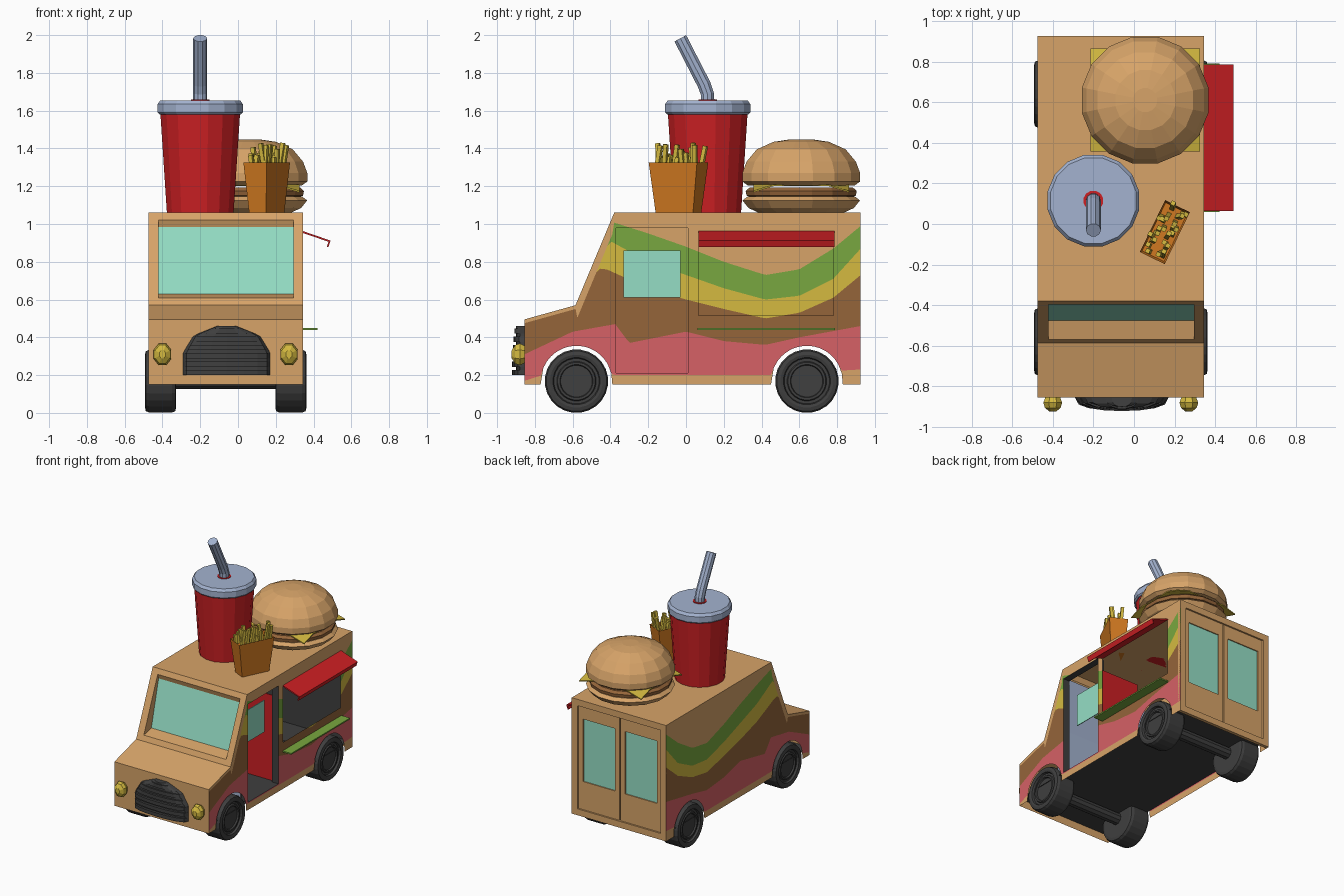
import bpy, bmesh, math, random
from mathutils import Matrix, Vector

if "Cube" in bpy.data.objects:
    bpy.data.objects.remove(bpy.data.objects["Cube"])

random.seed(4)
COL = {"tan": (.68, .37, .14), "red": (.61, .014, .017), "glass": (.30, .73, .56),
       "blue_grey": (.37, .45, .63), "brown": (.30, .13, .042), "pink": (.67, .12, .133),
       "green": (.19, .39, .05), "yellow": (.66, .49, .051), "orange": (.63, .19, .015),
       "dark": (.05, .05, .05)}
NAMES = list(COL)
MAT = []
for n, c in COL.items():
    m = bpy.data.materials.new(n)
    m.diffuse_color = (*c, 1)
    m.use_nodes = True
    m.node_tree.nodes["Principled BSDF"].inputs["Base Color"].default_value = m.diffuse_color
    MAT.append(m)


def mesh(name, verts, faces, mat, fix=False):
    """mat is one colour name or one name per face"""
    me = bpy.data.meshes.new(name)
    me.from_pydata([tuple(v) for v in verts], [], faces)
    per = [mat] * len(faces) if isinstance(mat, str) else mat
    used = sorted(set(per))
    for u in used:
        me.materials.append(MAT[NAMES.index(u)])
    for p, u in zip(me.polygons, per):
        p.material_index = used.index(u)
    bm = bmesh.new()
    bm.from_mesh(me)
    bmesh.ops.remove_doubles(bm, verts=bm.verts, dist=1e-5)
    if fix:
        bmesh.ops.recalc_face_normals(bm, faces=bm.faces)
    bm.to_mesh(me)
    bm.free()
    ob = bpy.data.objects.new(name, me)
    bpy.context.collection.objects.link(ob)
    return ob


def quads(name, qs, mat):
    mesh(name, [v for q in qs for v in q], [tuple(range(4 * i, 4 * i + 4)) for i in range(len(qs))], mat)


BOXF = [(0, 1, 3, 2), (4, 6, 7, 5), (0, 4, 5, 1), (2, 3, 7, 6), (0, 2, 6, 4), (1, 5, 7, 3)]


def boxes(name, mat, bounds, mtx=None):
    vs, fs = [], []
    for i, (x0, x1, y0, y1, z0, z1) in enumerate(bounds):
        vs += [Vector((x, y, z)) for x in (x0, x1) for y in (y0, y1) for z in (z0, z1)]
        fs += [tuple(8 * i + k for k in f) for f in BOXF]
    mesh(name, [mtx @ v for v in vs] if mtx else vs, fs, mat, True)


def lathe(name, prof, n, mat, mtx):
    """prof: (radius, height) pairs, spun about local z and capped"""
    vs = [mtx @ Vector((r * math.cos(2 * math.pi * (k + .5) / n), r * math.sin(2 * math.pi * (k + .5) / n), h))
          for r, h in prof for k in range(n)]
    fs = [(i * n + k, i * n + (k + 1) % n, (i + 1) * n + (k + 1) % n, (i + 1) * n + k)
          for i in range(len(prof) - 1) for k in range(n)]
    fs += [tuple(range(n))[::-1], tuple(range((len(prof) - 1) * n, len(prof) * n))]
    return mesh(name, vs, fs, mat, True)


def interp(tab, y):
    for (a, p), (b, q) in zip(tab, tab[1:]):
        if y <= b:
            return p + (q - p) * (y - a) / (b - a)
    return tab[-1][1]


T = Matrix.Translation
XL, XR, CX = -.475, .345, -.065
YF, YB = -.855, .925
TOP = [(YF, .495), (-.585, .57), (-.38, 1.06), (YB, 1.06)]
ARCH = (-.58, .64)

# --- striped side walls, built as columns cut by wavy stripe lines
PINK0 = [(YF, .17), (-.6, .25), (-.37, .2), (.42, .2), (YB, .23)]
PINK1 = [(YF, .31), (-.6, .43), (-.375, .47), (-.3, .37), (0, .43), (.2, .38), (.42, .36), (.6, .4), (YB, .46)]
YEL0 = [(YF, .8), (-.42, .76), (-.2, .66), (0, .6), (.2, .55), (.42, .5), (.6, .53), (.78, .61), (YB, .73)]
YEL1 = [(YF, .98), (-.42, .92), (-.2, .80), (0, .73), (.2, .66), (.42, .6), (.6, .62), (.78, .71), (YB, .87)]
GRN1 = [(YF, 1.1), (-.42, 1.02), (-.2, .95), (0, .88), (.2, .80), (.42, .73), (.6, .76), (.78, .87), (YB, .99)]
STRIPES = ["tan", "pink", "brown", "yellow", "green", "tan"]
HOLES = [(-.37, .01, .21, .98), (.065, .78, .515, .95)]  # side door, serving window


def low(y):
    return max([.15] + [.165 + math.sqrt(.19 ** 2 - (y - c) ** 2) for c in ARCH if abs(y - c) < .1895])


def levels(y):
    lo, hi = low(y), interp(TOP, y)
    edge = hi - (.09 if -.585 < y < -.38 else .02)
    return [lo] + [min(max(interp(t, y), lo), edge) for t in (PINK0, PINK1, YEL0, YEL1, GRN1)] + [hi]


ys = {round(YF + .02 * i, 4) for i in range(90)} | {-.585, -.38, YB}
ys |= {c + s for c in ARCH for s in (-.19, .19)} | {h[k] for h in HOLES for k in (0, 1)}
ys = sorted(ys)
for name, x, holes in (("right_wall", XR, HOLES), ("left_wall", XL, [])):
    qs, ms = [], []
    for a, b in zip(ys, ys[1:]):
        if b - a < 1e-4:
            continue
        spans = [(0, 2)]
        for h in holes:
            if h[0] < (a + b) / 2 < h[1]:
                spans = [(0, h[2]), (h[3], 2)]
        la, lb = levels(a), levels(b)
        for k, col in enumerate(STRIPES):
            for s0, s1 in spans:
                cl = lambda z: min(max(z, s0), s1)
                p, q, r, t = cl(la[k]), cl(lb[k]), cl(lb[k + 1]), cl(la[k + 1])
                if r - q < 1e-4 and t - p < 1e-4:
                    continue
                f = [(x, a, p), (x, b, q), (x, b, r), (x, a, t)]
                if r - q < 1e-4:
                    f[2] = f[1]
                if t - p < 1e-4:
                    f[3] = f[0]
                qs.append(f if x > 0 else f[::-1])
                ms.append(col)
    vs, fs = [], []
    for f in qs:
        u = [v for i, v in enumerate(f) if v != f[i - 1]]
        fs.append(tuple(range(len(vs), len(vs) + len(u))))
        vs += u
    mesh(name, vs, fs, ms)

# --- front, hood, roof, windshield frame with recessed glass
sl = lambda x, t: (x, -.585 + .205 * t, .57 + .49 * t)
wl, wr, t0, t1 = -.42, .295, .08, .92
a, b, c, d = sl(wl, t0), sl(wr, t0), sl(wr, t1), sl(wl, t1)
ga, gb, gc, gd = (wl, -.475, .63), (wr, -.475, .63), (wr, -.385, .985), (wl, -.385, .985)
strip = lambda p, q: [(XL, *p), (XR, *p), (XR, *q), (XL, *q)]
quads("body_shell", [
    strip((YF, .15), (YF, .495)), strip((YF, .495), (-.585, .57)), strip((-.38, 1.06), (YB, 1.06)),
    [sl(XL, 0), sl(XR, 0), sl(XR, t0), sl(XL, t0)], [sl(XL, t1), sl(XR, t1), sl(XR, 1), sl(XL, 1)],
    [sl(XL, t0), a, d, sl(XL, t1)], [b, sl(XR, t0), sl(XR, t1), c],
    [a, b, gb, ga], [b, c, gc, gb], [c, d, gd, gc], [d, a, ga, gd]], "tan")
quads("windshield", [[ga, gb, gc, gd]], "glass")
quads("floor", [[(XL, YF, .21), (XL, YB - .02, .21), (XR, YB - .02, .21), (XR, YF, .21)]], "dark")


# --- back doors
def ring(x0, x1, z0, z1, w, y0, y1):
    return [(x0, x0 + w, y0, y1, z0, z1), (x1 - w, x1, y0, y1, z0, z1),
            (x0 + w, x1 - w, y0, y1, z0, z0 + w), (x0 + w, x1 - w, y0, y1, z1 - w, z1)]


boxes("back_frame", "tan", ring(XL, XR, .15, 1.06, .05, .9, YB))
for nm, x0, x1 in (("left", -.425, -.07), ("right", -.06, .295)):
    boxes("back_door_" + nm, "tan", ring(x0, x1, .2, 1.01, .04, .9, .912) + [(x0 + .04, x1 - .04, .9, .912, .24, .42)]
          + [(x0 + .04, x1 - .04, .9, .912, .91, .97)])
    boxes("back_window_" + nm, "glass", [(x0 + .04, x1 - .04, .898, .904, .42, .91)])
boxes("back_lining", "dark", [(XL + .01, XR - .01, .89, .897, .21, 1.05)])

# --- side door opening, interior pieces
boxes("door_jambs", "dark", [(.29, .344, -.376, -.37, .21, .98), (.29, .344, .01, .016, .21, .98),
                             (.29, .344, -.37, .01, .98, .986)])
boxes("door_glass", "glass", [(.247, .253, -.33, -.03, .61, .86)])
boxes("red_partition", "red", [(.0, .34, .03, .036, .21, .88)])
quads("dashboard_lining", [[(XR - .01, -.45, .62), (XL + .01, -.45, .62), (XL + .01, -.37, .99), (XR - .01, -.37, .99)],
                           [(XR - .01, -.45, .21), (XL + .01, -.45, .21), (XL + .01, -.45, .62), (XR - .01, -.45, .62)]],
      "blue_grey")

# --- awning and serving shelf
prof = [(.345, .962), (.49, .912), (.478, .877), (.47, .88), (.479, .906), (.345, .952)]
vs = [(x, y, z) for y in (.065, .785) for x, z in prof]
mesh("awning", vs, [tuple(range(6)), tuple(range(6, 12))] + [(i, (i + 1) % 6, (i + 1) % 6 + 6, i + 6) for i in range(6)],
     "red", True)
boxes("serving_shelf", "green", [(.345, .42, .06, .79, .44, .45)])

# --- wheels and axles
SPIN = Matrix.Rotation(math.pi / 2, 4, 'Y')
WHEEL = [(.14, -.0825), (.16, -.078), (.168, -.06), (.168, .06), (.16, .078), (.14, .0825), (.125, .078),
         (.12, .062), (.105, .062), (.1, .072), (.088, .072), (.084, .06)]
for nm, y in (("front", ARCH[0]), ("rear", ARCH[1])):
    lathe(nm + "_axle", [(.045, -.3), (.045, .3)], 10, "dark", T((CX, y, .17)) @ SPIN)
    for side, s in (("left", -1), ("right", 1)):
        lathe(f"{nm}_{side}_wheel", [(r, s * h) for r, h in WHEEL], 24, "dark",
              T((CX + s * .345, y, .168)) @ SPIN)

# --- grille of curved slats, and headlights
SHAPE = [(.2, .23), (.32, .23), (.41, .175), (.46, .05)]


def slat(name, z0, z1, depth):
    pts = []
    for z in (z0, z1):
        w = interp(SHAPE, z)
        pts += [(CX + .005 + w * math.cos(t * math.pi / 8), YF - depth * math.sin(t * math.pi / 8) ** .7, z)
                for t in range(9)]
    mesh(name, pts, [tuple(range(9)), tuple(range(9, 18))] +
         [(i, (i + 1) % 9, (i + 1) % 9 + 9, i + 9) for i in range(9)], "dark", True)


for i in range(6):
    z = .2 + i * .044
    slat(f"grille_slat_{i}", z, z + .028, .066 - .004 * max(0, i - 2))
    slat(f"grille_gap_{i}", z + .028, min(z + .044, .46), .045)
for nm, x in (("left", -.4), ("right", .27)):
    lathe("headlight_" + nm, [(.04, 0), (.05, .025), (.042, .05), (.018, .068)], 8, "yellow",
          T((x, YF, .31)) @ Matrix.Rotation(math.pi / 2, 4, 'X') @ Matrix.Diagonal((1, 1.25, 1, 1)))

# --- drink cup with lid and bent straw
CUP = T((-.2, .115, 0))
lathe("cup", [(.18, 1.06), (.215, 1.585)], 16, "red", CUP)
lathe("cup_lid", [(.22, 1.58), (.23, 1.59), (.23, 1.635), (.215, 1.655)], 16, "blue_grey", CUP)
lathe("straw_hole", [(.05, 1.655), (.05, 1.659)], 12, "red", CUP)
path = [(.115, 1.65, 0), (.113, 1.69, .1), (.095, 1.74, .38), (-.03, 1.983, .49)]
n = 10
vs = [(-.2 + .037 * math.cos(k * math.tau / n), y + .037 * math.sin(k * math.tau / n) * math.cos(t),
       z + .037 * math.sin(k * math.tau / n) * math.sin(t)) for y, z, t in path for k in range(n)]
mesh("straw", vs, [(i * n + k, i * n + (k + 1) % n, (i + 1) * n + (k + 1) % n, (i + 1) * n + k)
                   for i in range(3) for k in range(n)] + [tuple(range(n)), tuple(range(3 * n, 4 * n))],
     "blue_grey", True)

# --- burger
BUR = T((.055, .61, 0))
lathe("bun_bottom", [(.23, 1.06), (.285, 1.085), (.317, 1.125), (.29, 1.145)], 16, "tan", BUR)
lathe("patty", [(.26, 1.14), (.295, 1.15), (.3, 1.175), (.28, 1.192)], 16, "brown", BUR)
lathe("bun_top", [(.29, 1.205), (.318, 1.225), (.318, 1.27), (.295, 1.33), (.24, 1.395), (.15, 1.435), (.06, 1.448)],
      16, "tan", BUR)
g = [-.27, -.15, .15, .27]
vs = [(.055 + x, .61 + y * .94, 1.202 - (.035 if abs(x) + abs(y) > .5 else 0) + dz)
      for dz in (0, .008) for y in g for x in g]
fs = [(o + j * 4 + i, o + j * 4 + i + 1, o + j * 4 + i + 5, o + j * 4 + i + 4)
      for o in (0, 16) for j in range(3) for i in range(3)]
rim = [0, 1, 2, 3, 7, 11, 15, 14, 13, 12, 8, 4]
fs += [(p, q, q + 16, p + 16) for p, q in zip(rim, rim[1:] + rim[:1])]
mesh("cheese", vs, fs, "yellow", True)

# --- box of fries
FR = T((.152, -.04, 0)) @ Matrix.Rotation(math.radians(64), 4, 'Z')
vs = [FR @ Vector((sx * w, sy * h, z)) for w, h, z in ((.11, .05, 1.06), (.142, .068, 1.325), (.132, .06, 1.29))
      for sx, sy in ((-1, -1), (1, -1), (1, 1), (-1, 1))]
mesh("fries_box", vs, [(3, 2, 1, 0), (8, 9, 10, 11)] + [(o + i, o + (i + 1) % 4, o + (i + 1) % 4 + 4, o + i + 4)
                                                      for o in (0, 4) for i in range(4)], "orange", True)
for i in range(22):
    x, y = -.115 + .023 * (i // 2), (-.03 if i % 2 else .03) + random.uniform(-.015, .015)
    tilt = Matrix.Rotation(random.uniform(-.15, .15), 4, 'X') @ Matrix.Rotation(random.uniform(-.2, .2), 4, 'Y')
    boxes(f"fry_{i}", "yellow", [(-.011, .011, -.011, .011, 0, random.uniform(.1, .185))], FR @ T((x, y, 1.25)) @ tilt)
